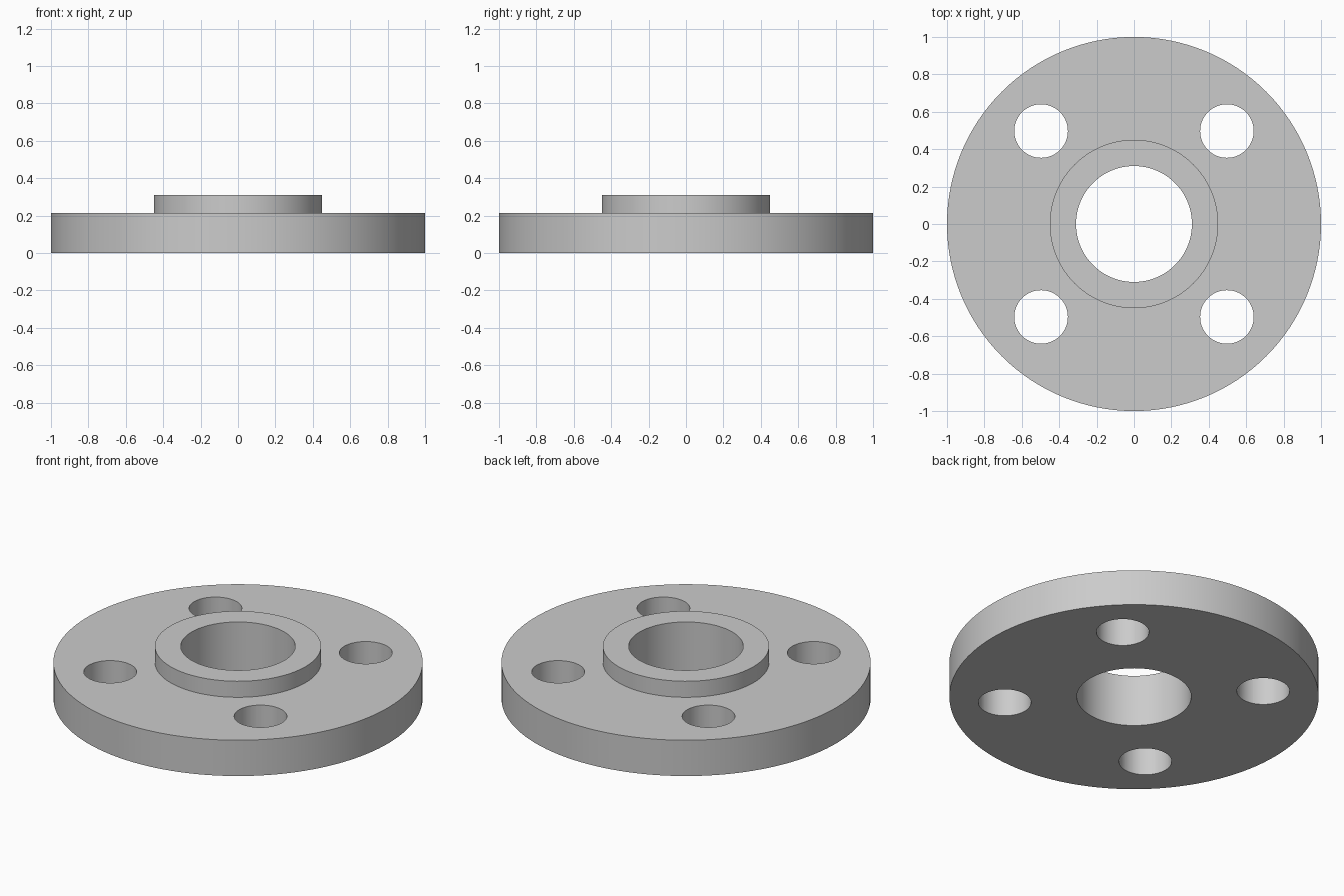
import bpy
import bmesh
import math

SEGMENTS = 128
OUTER_R, HUB_R, BORE_R = 1.0, 0.45, 0.31
PLATE_TOP, HUB_TOP = 0.214, 0.31
BOLT_R, BOLT_OFFSET = 0.143, 0.497

cube = bpy.data.objects.get("Cube")
if cube:
    bpy.data.objects.remove(cube, do_unlink=True)

# Plain grey metal
GREY = (0.6, 0.6, 0.6, 1.0)
metal = bpy.data.materials.new("grey_metal")
metal.use_nodes = True
metal.diffuse_color = GREY
metal.node_tree.nodes["Principled BSDF"].inputs["Base Color"].default_value = GREY


def make_lathe(name, profile):
    """Revolve a closed (radius, height) profile around the z axis."""
    bm = bmesh.new()
    verts = [bm.verts.new((r, 0, z)) for r, z in profile]
    edges = [bm.edges.new((v, verts[(i + 1) % len(verts)])) for i, v in enumerate(verts)]
    bmesh.ops.spin(bm, geom=verts + edges, cent=(0, 0, 0), axis=(0, 0, 1),
                   angle=math.tau, steps=SEGMENTS, use_merge=True)
    bmesh.ops.remove_doubles(bm, verts=bm.verts, dist=1e-5)
    bmesh.ops.recalc_face_normals(bm, faces=bm.faces)
    mesh = bpy.data.meshes.new(name)
    bm.to_mesh(mesh)
    bm.free()
    mesh.materials.append(metal)
    obj = bpy.data.objects.new(name, mesh)
    bpy.context.collection.objects.link(obj)
    return obj


# Round plate with raised hub and central bore
flange = make_lathe("flange", [
    (BORE_R, 0), (OUTER_R, 0), (OUTER_R, PLATE_TOP),
    (HUB_R, PLATE_TOP), (HUB_R, HUB_TOP), (BORE_R, HUB_TOP),
])

# Four bolt holes cut through the plate
bpy.context.view_layer.objects.active = flange
for sx in (-1, 1):
    for sy in (-1, 1):
        bpy.ops.mesh.primitive_cylinder_add(
            vertices=64, radius=BOLT_R, depth=1,
            location=(sx * BOLT_OFFSET, sy * BOLT_OFFSET, PLATE_TOP / 2))
        cutter = bpy.context.object
        cutter.name = "bolt_hole_cutter"
        cutter.hide_render = True
        cutter.data.materials.append(metal)
        bpy.context.view_layer.objects.active = flange
        cut = flange.modifiers.new("bolt_hole", "BOOLEAN")
        cut.operation = "DIFFERENCE"
        cut.solver = "EXACT"
        cut.object = cutter
        bpy.ops.object.modifier_apply(modifier=cut.name)
        bpy.data.objects.remove(cutter, do_unlink=True)

# Smooth round walls with sharp rims
bpy.ops.object.select_all(action="DESELECT")
flange.select_set(True)
bpy.context.view_layer.objects.active = flange
bpy.ops.object.shade_smooth_by_angle(angle=math.radians(30))
